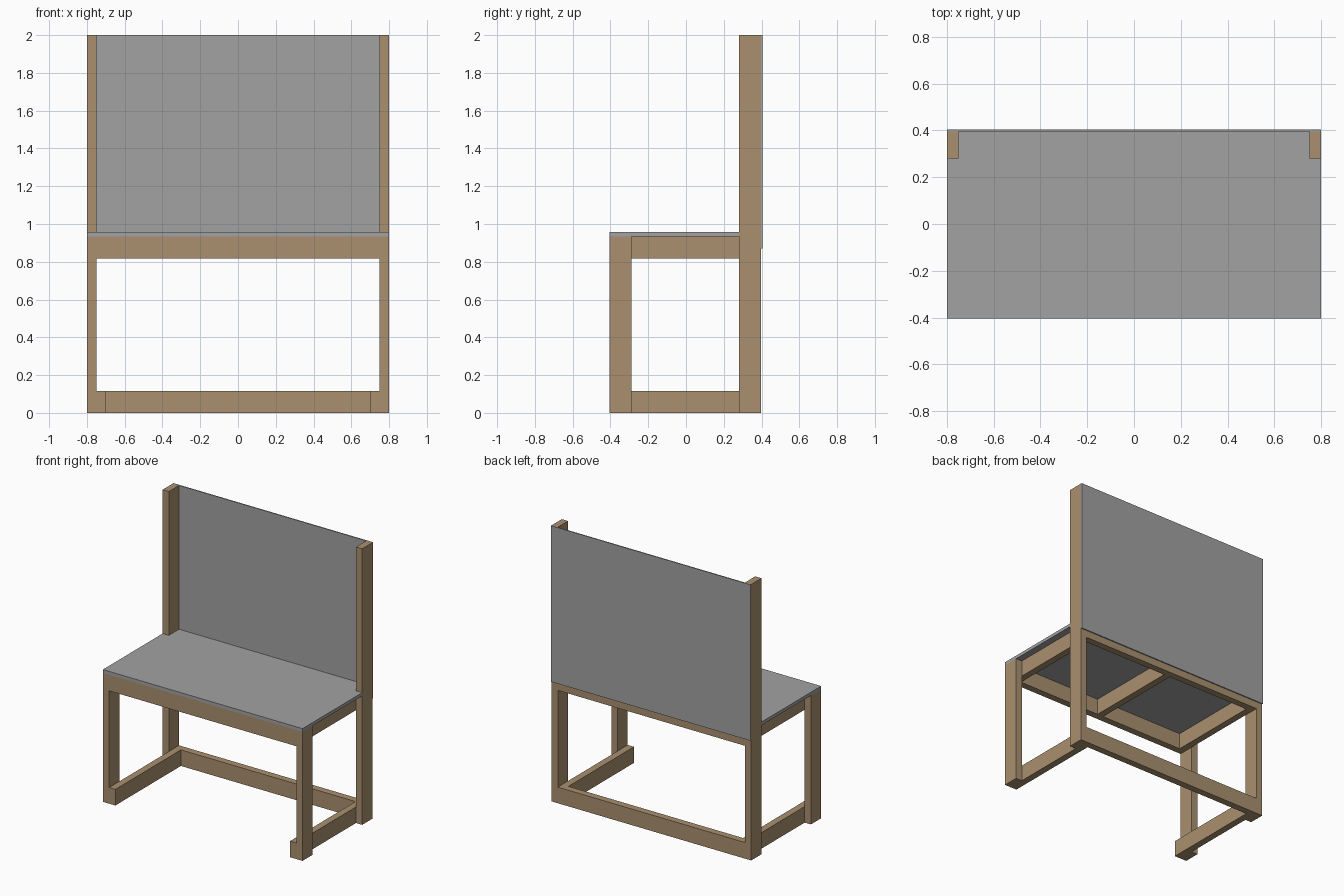
import bpy
import bmesh

if "Cube" in bpy.data.objects:
    bpy.data.objects.remove(bpy.data.objects["Cube"], do_unlink=True)


def material(name, rgb):
    m = bpy.data.materials.new(name)
    m.use_nodes = True
    m.diffuse_color = (*rgb, 1)
    m.node_tree.nodes["Principled BSDF"].inputs["Base Color"].default_value = (*rgb, 1)
    return m


WOOD = material("light brown wood", (0.40, 0.28, 0.16))
GREY = material("grey board", (0.36, 0.36, 0.36))


def slab(name, outline, z0, z1, mat):
    """Extrude a flat xy outline from z0 up to z1."""
    bm = bmesh.new()
    face = bm.faces.new([bm.verts.new((x, y, z0)) for x, y in outline])
    top = bmesh.ops.extrude_face_region(bm, geom=[face])["geom"]
    bmesh.ops.translate(bm, vec=(0, 0, z1 - z0),
                        verts=[v for v in top if isinstance(v, bmesh.types.BMVert)])
    bmesh.ops.recalc_face_normals(bm, faces=bm.faces)
    mesh = bpy.data.meshes.new(name)
    bm.to_mesh(mesh)
    bm.free()
    mesh.materials.append(mat)
    obj = bpy.data.objects.new(name, mesh)
    bpy.context.collection.objects.link(obj)
    return obj


def box(name, x, y, z, mat=WOOD):
    return slab(name, [(x[0], y[0]), (x[1], y[0]), (x[1], y[1]), (x[0], y[1])], *z, mat)


# Main dimensions
W = 0.80                      # half width
FRONT, BACK = -0.404, 0.396   # frame depth
PANEL_BACK = 0.404
T, D = 0.05, 0.1167           # timber thickness and depth
TOP0, TOP1 = 0.934, 0.958     # worktop underside and surface
APRON = (TOP0 - D, TOP0)
FOOT = (0, D)
IN = W - T                    # inner face of the legs

# Legs, foot rails and side aprons, once per side
for side, s in (("left", 1), ("right", -1)):
    leg_x = sorted((s * IN, s * W))
    rail_x = sorted((s * (IN - T), s * IN))
    box(side + "_front_leg", leg_x, (FRONT, FRONT + D), (0, TOP0))
    box(side + "_back_post", leg_x, (BACK - D, BACK), (0, 2))
    box(side + "_foot_rail", rail_x, (FRONT, BACK - T), FOOT)
    box(side + "_side_apron", rail_x, (FRONT + T, BACK - T), APRON)

# Long rails and the centre support under the worktop
box("back_foot_rail", (-IN, IN), (BACK - T, BACK), FOOT)
box("front_apron", (-IN, IN), (FRONT, FRONT + T), APRON)
box("back_apron", (-IN, IN), (BACK - T, BACK), APRON)
box("centre_support", (-T / 2, T / 2), (FRONT + T, BACK - T), APRON)

# Worktop notched around the back posts
notch = BACK - D
slab("worktop", [(-W, FRONT), (W, FRONT), (W, notch), (IN, notch),
                 (IN, BACK), (-IN, BACK), (-IN, notch), (-W, notch)], TOP0, TOP1, GREY)

# Thin back panel
box("back_panel", (-W, W), (BACK, PANEL_BACK), (0.87, 2), GREY)
